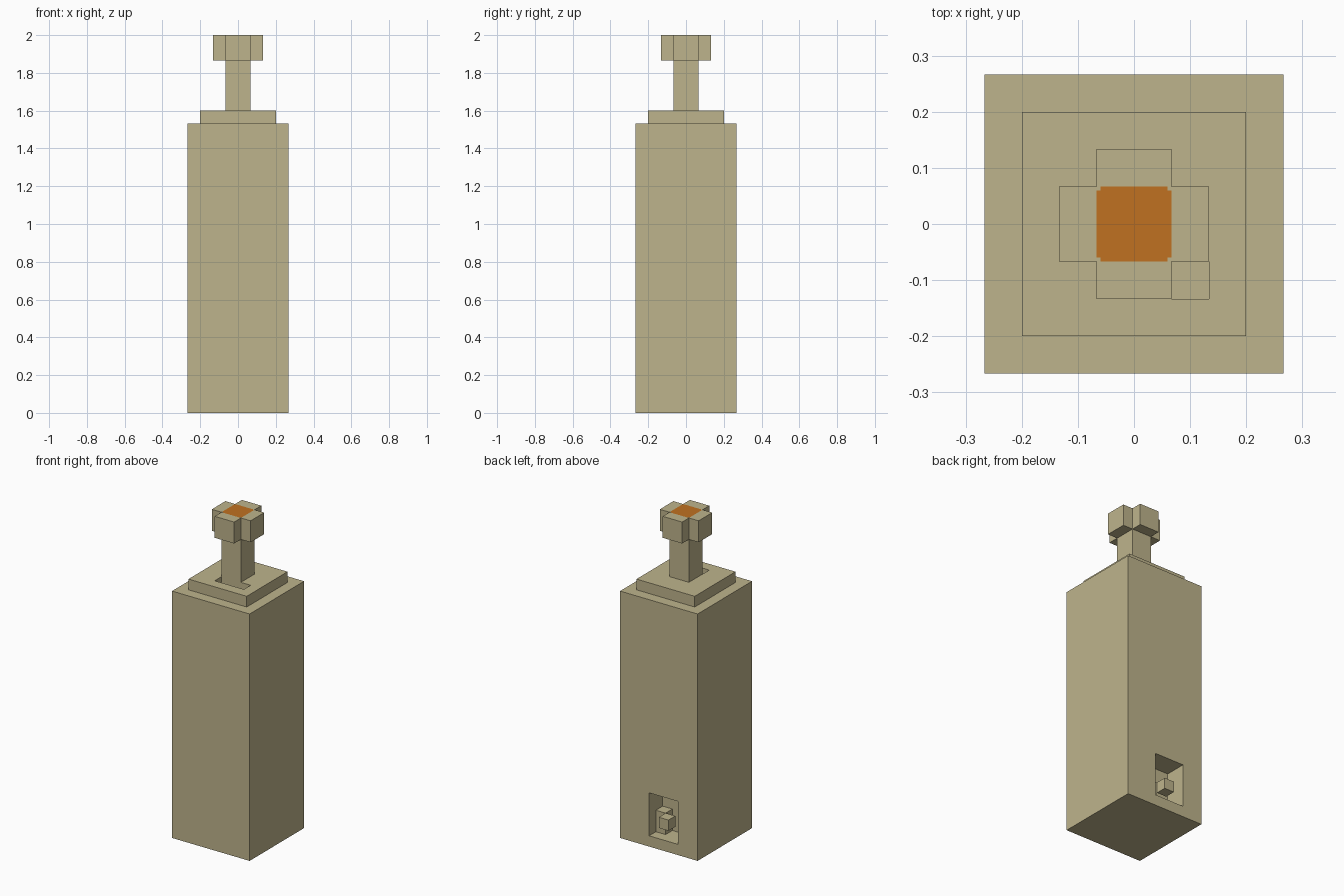
import bpy

if "Cube" in bpy.data.objects:
    bpy.data.objects.remove(bpy.data.objects["Cube"])

U = 2 / 30  # one block


def material(name, rgb):
    m = bpy.data.materials.new(name)
    m.use_nodes = True
    m.diffuse_color = (*rgb, 1)
    m.node_tree.nodes["Principled BSDF"].inputs["Base Color"].default_value = (*rgb, 1)
    return m


stone = material("sandstone", (0.515, 0.456, 0.262))
ember = material("ember orange", (0.527, 0.165, 0.015))


def box(name, lo, hi):
    """Box between two corners, measured in blocks."""
    bpy.ops.mesh.primitive_cube_add(size=1)
    ob = bpy.context.object
    ob.name = name
    for v in ob.data.vertices:
        v.co = [U * (a if c < 0 else b) for c, a, b in zip(v.co, lo, hi)]
    ob.data.materials.append(stone)
    return ob


def cut(target, lo, hi):
    cutter = box("cutter", lo, hi)
    cutter.hide_render = True
    mod = target.modifiers.new("cut", "BOOLEAN")
    mod.operation = "DIFFERENCE"
    mod.solver = "EXACT"
    mod.object = cutter
    bpy.context.view_layer.objects.active = target
    bpy.ops.object.modifier_apply(modifier=mod.name)
    bpy.data.objects.remove(cutter)


# Tall body with a small alcove low in the back
body = box("body", (-4, -4, 0), (4, 4, 23))
cut(body, (-2, 2, 1), (1, 4.5, 5))

# Alcove fittings
box("alcove_post", (0, 2, 1), (1, 3, 3))
box("alcove_block", (-1, 3, 2), (0, 4, 3))

# Stepped plinth with a slot along the front of the neck
plinth = box("plinth", (-3, -3, 23), (3, 3, 24))
cut(plinth, (-1, -2, 22.5), (2, -1, 24.5))

# Neck, its top glowing
neck = box("neck", (-1, -1, 23), (1, 1, 30))
neck.data.materials.append(ember)
for f in neck.data.polygons:
    f.material_index = int(f.normal.z > 0.5)

# Four arms form the cross-shaped head
for side, dx, dy in (("left", 1, 0), ("right", -1, 0), ("back", 0, 1), ("front", 0, -1)):
    cx, cy = 1.5 * dx, 1.5 * dy
    hx, hy = (0.5, 1) if dx else (1, 0.5)
    box("head_arm_" + side, (cx - hx, cy - hy, 28), (cx + hx, cy + hy, 30))

# Tiny corner chips around the ember
for sx in (-1, 1):
    for sy in (-1, 1):
        x, y, r = 0.95 * sx, 0.95 * sy, 0.05
        box("corner_chip", (x - r, y - r, 29.9), (x + r, y + r, 30.01))
